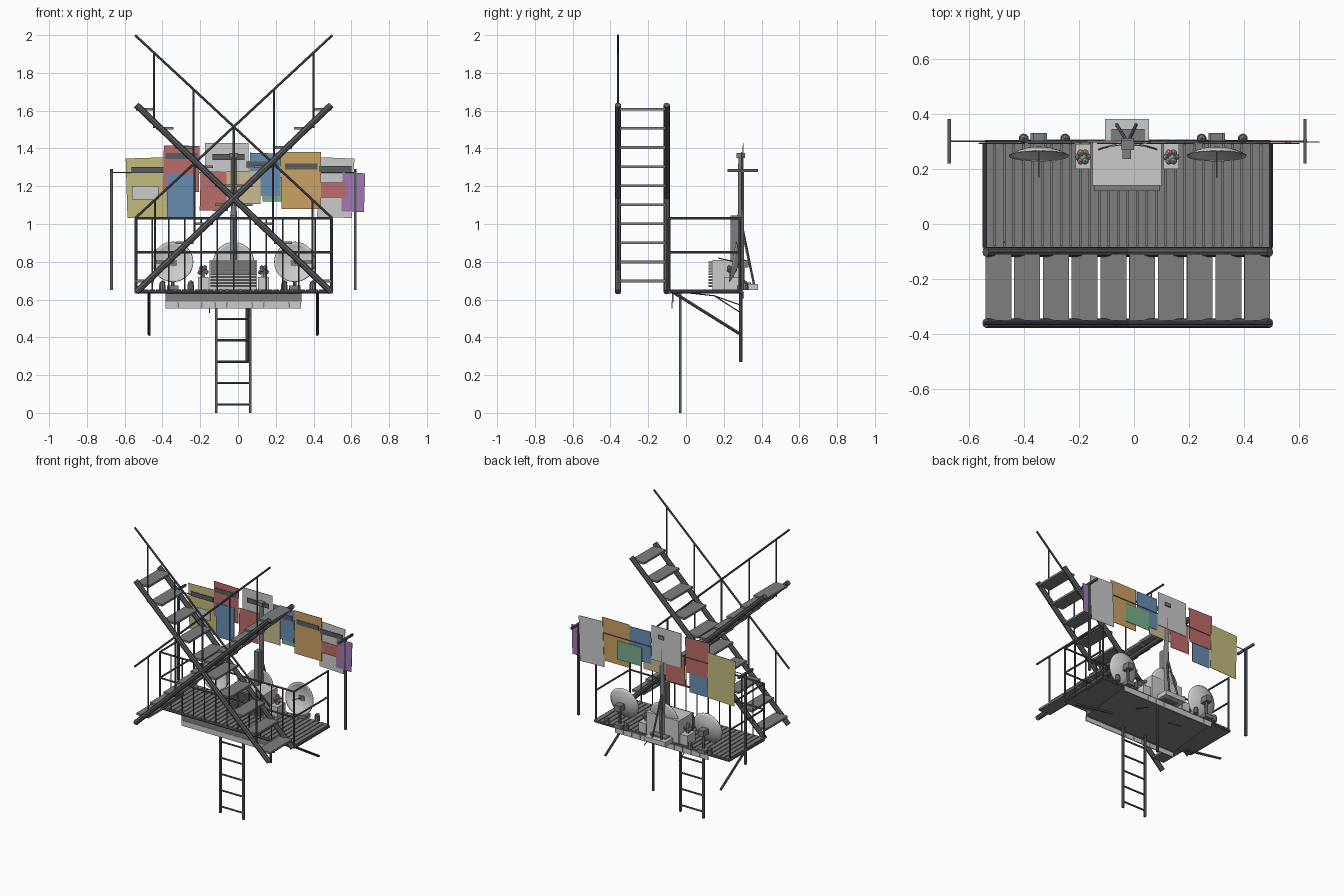
import bpy, bmesh, math
from mathutils import Vector, Matrix

if "Cube" in bpy.data.objects:
    bpy.data.objects.remove(bpy.data.objects["Cube"])

MATS = {}
COL = dict(dark=(.10, .11, .12), steel=(.2, .21, .22), pale=(.6, .6, .58), red=(.5, .15, .14),
           blue=(.14, .27, .45), yellow=(.55, .5, .2), orange=(.6, .36, .13), green=(.2, .42, .26),
           purple=(.36, .19, .45), sand=(.6, .5, .28), pink=(.7, .25, .4))


def mat(name):
    if name not in MATS:
        m = bpy.data.materials.new(name)
        m.diffuse_color = (*COL[name], 1)
        m.use_nodes = True
        m.node_tree.nodes["Principled BSDF"].inputs["Base Color"].default_value = m.diffuse_color
        MATS[name] = m
    return MATS[name]


class Part:
    """Collects primitives into one named object."""
    def __init__(self, name, color='dark'):
        self.name, self.color, self.bm = name, color, bmesh.new()

    def box(self, x0, x1, y0, y1, z0, z1, rot=0):
        c = Vector(((x0 + x1) / 2, (y0 + y1) / 2, (z0 + z1) / 2))
        m = Matrix.Translation(c) @ Matrix.Rotation(rot, 4, 'Y') @ Matrix.Diagonal((x1 - x0, y1 - y0, z1 - z0, 1))
        bmesh.ops.create_cube(self.bm, size=1, matrix=m)
        return self

    def bar(self, p, q, r=.006, sides=8, r2=None):
        p, q = Vector(p), Vector(q)
        d = q - p
        m = Matrix.Translation((p + q) / 2) @ d.to_track_quat('Z', 'Y').to_matrix().to_4x4()
        bmesh.ops.create_cone(self.bm, cap_ends=True, segments=sides, radius1=r,
                              radius2=r if r2 is None else r2, depth=d.length, matrix=m)
        return self

    def ball(self, c, r):
        bmesh.ops.create_icosphere(self.bm, subdivisions=1, radius=r, matrix=Matrix.Translation(c))
        return self

    def done(self):
        me = bpy.data.meshes.new(self.name)
        self.bm.to_mesh(me)
        self.bm.free()
        me.materials.append(mat(self.color))
        ob = bpy.data.objects.new(self.name, me)
        bpy.context.collection.objects.link(ob)
        return ob


XL, XR, XC = -.54, .495, -.0225

# deck plate with slats running front to back
deck = Part('deck', 'steel').box(XL, XR, -.09, .30, .632, .645)
n = 30
w = (XR - XL) / n
for i in range(n):
    deck.box(XL + i * w + .003, XL + (i + 1) * w - .003, -.09, .30, .644, .653)
deck.done()
frame = Part('deck_frame')
for y in (-.085, .295):
    frame.bar((XL, y, .64), (XR, y, .64), .009)
for x in (XL, XR):
    frame.bar((x, -.085, .64), (x, .295, .64), .009)
frame.done()

# two crossing stairs with front handrails
for side, s in (('left', 1), ('right', -1)):
    def X(x):
        return XC + s * (x - XC)
    stair = Part('stair_stringers_' + side)
    for y in (-.36, -.102):
        stair.bar((X(-.538), y, 1.63), (X(.493), y, .64), .017)
    stair.done()
    treads = Part('stair_treads_' + side, 'steel')
    for i in range(10):
        x = X(-.492 + i * .1043)
        treads.box(x - .047, x + .047, -.35, -.108, 1.6 - i * .101, 1.614 - i * .101)
    treads.done()
    rail = Part('stair_handrail_' + side)
    rail.bar((X(-.545), -.36, 2.0), (X(.5), -.36, 1.03), .0065)
    for x in (-.445, -.235, -.025, .185, .395):
        z = 2.0 - (x + .545) * .928
        rail.bar((X(x), -.36, z), (X(x), -.36, z - .4), .005)
    rail.done()

# deck railing
guard = Part('deck_railing')
for z in (1.03, .85):
    guard.bar((XL, -.09, z), (XR, -.09, z), .006)
    for x in (XL, XR):
        guard.bar((x, -.09, z), (x, .29, z), .006)
for x in (XL, XR):
    for y in (-.09, .285):
        guard.bar((x, y, .645), (x, y, 1.03), .007)
for i in range(1, 12):
    x = XL + (XR - XL) * i / 12
    guard.bar((x, -.09, .645), (x, -.09, 1.03), .004)
guard.done()

# braces, drop pipe and cables below the deck
under = Part('deck_braces')
for x in (-.47, .42):
    under.bar((x, -.07, .64), (x, .29, .415), .008)
under.done()
Part('drop_pipe').bar((.05, .29, .27), (.05, .29, .65), .009).done()
cab = Part('cables')
for x, z in ((-.15, .53), (.12, .57)):
    cab.bar((x, -.03, .64), (x, .15, .62), .003, 6).bar((x, .15, .62), (x, .29, z), .003, 6)
cab.done()

# awning under the deck with pale valances
aw = bmesh.new()
vs = [aw.verts.new(v) for v in ((-.385, -.07, .588), (.335, -.07, .588), (.335, .3, .63), (-.385, .3, .63))]
aw.faces.new(vs)
bmesh.ops.solidify(aw, geom=aw.faces[:], thickness=.006)
p = Part('awning', 'steel')
p.bm.free()
p.bm = aw
p.box(-.385, .335, -.074, -.066, .585, .635)
p.done()
val = Part('awning_valance', 'pale')
for i in range(11):
    x = -.385 + i * .72 / 11
    val.box(x + .001, x + .0645, -.077, -.071, .553, .59)
    val.box(x + .001, x + .0645, .298, .306, .605, .64)
val.done()

# ladder
lad = Part('ladder')
for x in (-.115, .065):
    lad.box(x - .007, x + .007, -.037, -.023, 0, .64)
for i in range(6):
    lad.bar((-.115, -.03, .045 + i * .113), (.065, -.03, .045 + i * .113), .006)
lad.done()

# machine box with front grille
Part('machine_box', 'pale').box(-.15, .1, .14, .295, .653, .81).box(-.105, .055, .29, .38, .65, .682).done()
g = Part('machine_grille', 'steel')
for i in range(9):
    g.box(-.145, .095, .12, .142, .667 + i * .0155, .677 + i * .0155)
g.done()

# planters with flowers
pots, leaves, blooms = Part('planters', 'pale'), Part('plant_leaves', 'green'), Part('plant_flowers', 'pink')
for x in (-.185, .135):
    pots.box(x - .028, x + .028, .2, .29, .65, .72)
    for i in range(6):
        a = i * math.pi / 3
        c = (x + .017 * math.cos(a), .243 + .017 * math.sin(a), .745 + .012 * (i % 3))
        (leaves if i % 2 else blooms).ball(c, .014)
    leaves.bar((x, .243, .71), (x, .243, .77), .012, 6)
for q in (pots, leaves, blooms):
    q.done()

# central mast with struts
mast = Part('mast', 'steel')
mast.bar((XC, .29, .65), (XC, .29, 1.36), .02, 12, .013)
mast.box(XC - .022, XC + .022, .268, .312, 1.35, 1.375)
mast.box(XC - .02, XC + .012, .236, .28, .8, 1.045)
mast.bar((XC, .295, 1.0), (XC - .04, .36, .68), .006).bar((XC, .295, .98), (XC + .03, .36, .68), .006)
mast.box(XC - .06, XC + .06, .27, .345, .65, .69)
mast.done()


# dish: revolved shallow bowl facing front and slightly up
def dish(name, x, y, r, depth):
    bm = bmesh.new()
    prof = [(r * t, depth * t * t) for t in (0, .3, .6, .85, 1)]
    vs = [bm.verts.new((a, 0, b)) for a, b in prof]
    es = [bm.edges.new(e) for e in zip(vs, vs[1:])]
    bmesh.ops.spin(bm, geom=vs + es, axis=(0, 0, 1), cent=(0, 0, 0), angle=2 * math.pi, steps=28)
    bmesh.ops.remove_doubles(bm, verts=bm.verts, dist=1e-4)
    bmesh.ops.solidify(bm, geom=bm.faces[:], thickness=.004)
    bm.transform(Matrix.Translation((x, y, .795)) @ Matrix.Rotation(math.radians(80), 4, 'X'))
    q = Part(name, 'pale')
    q.bm.free()
    q.bm = bm
    ob = q.done()
    for f in ob.data.polygons:
        f.use_smooth = True


for name, x in (('left', -.345), ('right', .3)):
    dish('dish_' + name, x, .275, .107, .03)
    m = Part('dish_mount_' + name, 'steel')
    m.bar((x, .275, .795), (x, .17, .82), .003, 6).bar((x, .3, .66), (x, .3, .8), .01)
    m.box(x - .022, x + .022, .27, .33, .77, .81).box(x - .03, x + .03, .27, .33, .65, .675)
    for k in (-.055, .095):
        m.bar((x + k, .31, .65), (x + k, .31, .68), .018, 10).ball((x + k, .31, .685), .018)
    m.done()
dish('dish_middle', XC, .285, .107, .02)

# clothesline poles and wire
line = Part('line_poles')
for x in (-.67, .62):
    line.box(x - .007, x + .007, .293, .307, .65, 1.29)
    line.box(x - .006, x + .006, .22, .38, 1.275, 1.29)
line.bar((-.67, .3, 1.273), (.62, .3, 1.273), .003, 6)
line.done()

# hanging panels: colour, x0, x1, z0, z1, layer, tilt
panels = (('yellow', -.59, -.38, 1.035, 1.35, 0, -.03), ('red', -.395, -.205, 1.17, 1.415, 1, .02),
          ('blue', -.375, -.235, 1.035, 1.27, 2, 0), ('pale', -.175, .055, 1.19, 1.43, 0, 0),
          ('red', -.2, -.05, 1.07, 1.28, 1, .03), ('sand', -.06, .12, 1.105, 1.28, 2, 0),
          ('blue', .06, .225, 1.15, 1.375, 1, .03), ('green', .13, .32, 1.12, 1.25, 0, 0),
          ('orange', .23, .44, 1.08, 1.38, 2, 0), ('pale', .425, .61, 1.035, 1.35, 0, .04),
          ('purple', .55, .67, 1.065, 1.27, 1, .03), ('red', .44, .57, 1.14, 1.22, 2, 0),
          ('pale', -.56, -.42, 1.13, 1.2, 2, 0))
for i, (c, x0, x1, z0, z1, k, t) in enumerate(panels):
    y = .302 - k * .004
    Part('hanging_panel_%d' % (i + 1), c).box(x0, x1, y - .0015, y + .0015, z0, z1, t).done()
strips = Part('panel_strips')
for x, z in ((-.48, 1.285), (-.3, 1.36), (-.05, 1.355), (.13, 1.315), (.335, 1.305), (.515, 1.29)):
    strips.box(x - .085, x + .085, .29, .293, z - .016, z + .016)
strips.done()
